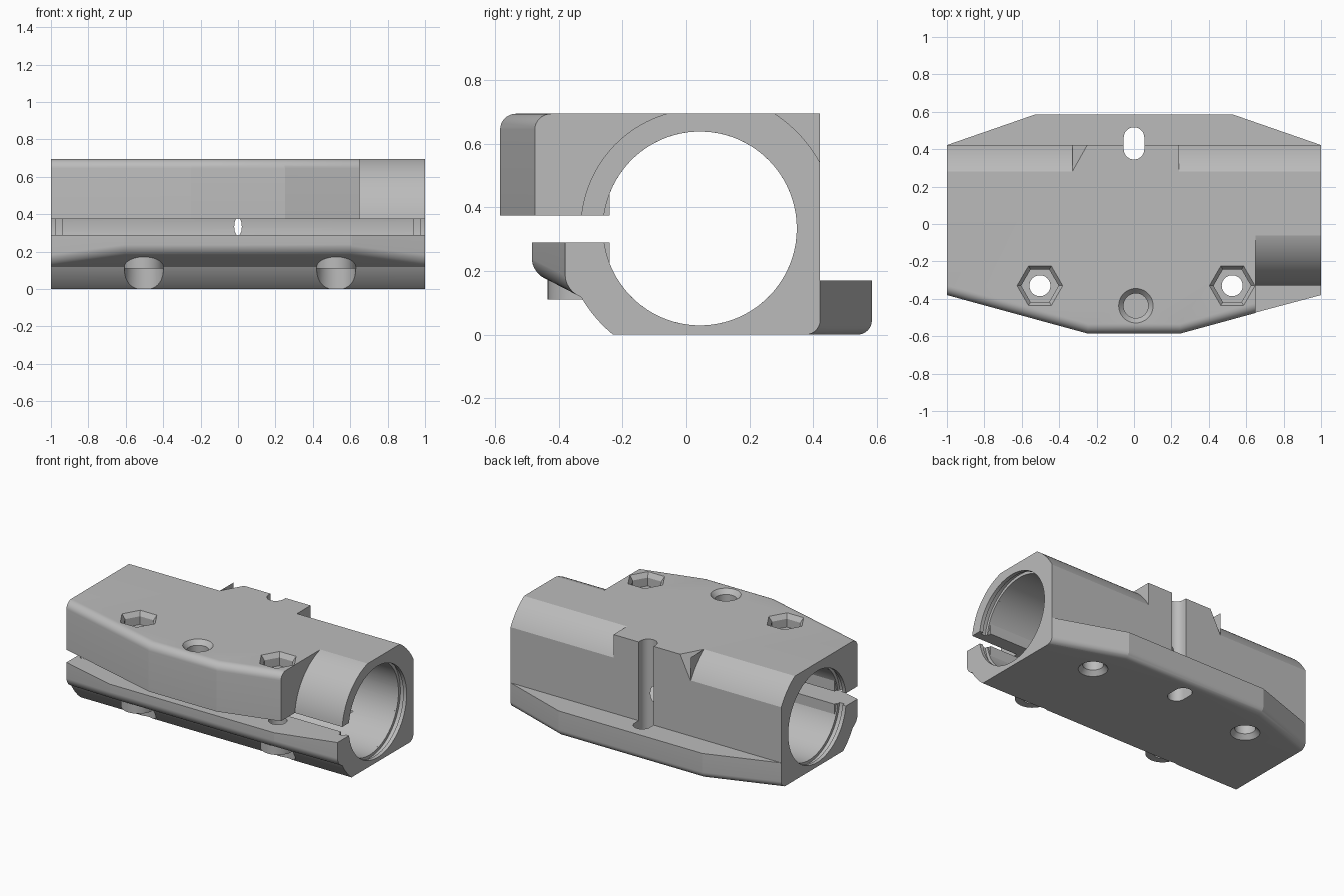
import bpy, bmesh
from math import sin, cos, radians
from mathutils import Vector

if "Cube" in bpy.data.objects:
    bpy.data.objects.remove(bpy.data.objects["Cube"], do_unlink=True)

TOP = 0.695
BORE_Y, BORE_Z, BORE_R = 0.044, 0.334, 0.305
SLOT_LOW, SLOT_HIGH = 0.29, 0.375
SCREWS = (-0.503, 0.525)
SCREW_Y = -0.33

grey = bpy.data.materials.new("machined_grey")
grey.use_nodes = True
colour = (0.5, 0.5, 0.5, 1)
grey.diffuse_color = colour
grey.node_tree.nodes["Principled BSDF"].inputs["Base Color"].default_value = colour


def arc(cx, cy, r, start, end, n=24):
    angles = [radians(start + (end - start) * i / n) for i in range(n + 1)]
    return [(cx + r * cos(a), cy + r * sin(a)) for a in angles]


def bore_arc(r, start, end, n=24):
    return arc(BORE_Y, BORE_Z, r, start, end, n)


def circle(cx, cy, r, n=48):
    return arc(cx, cy, r, 0, 360, n)[:-1]


def loft(sections):
    """Closed solid through matching rings of points."""
    bm = bmesh.new()
    rings = [[bm.verts.new(p) for p in ring] for ring in sections]
    for a, b in zip(rings, rings[1:]):
        for i in range(len(a)):
            j = (i + 1) % len(a)
            bm.faces.new((a[i], a[j], b[j], b[i]))
    bm.faces.new(rings[0])
    bm.faces.new(rings[-1])
    bmesh.ops.recalc_face_normals(bm, faces=bm.faces)
    return bm


def plate(plan, z0, z1):
    return loft([[(x, y, z) for x, y in plan] for z in (z0, z1)])


def along_x(profile, x0, x1):
    return loft([[(x, y, z) for y, z in profile] for x in (x0, x1)])


def turned(x, y, levels, n=48):
    return loft([[(px, py, z) for px, py in circle(x, y, r, n)] for z, r in levels])


def round_edges(bm, up, side, width):
    """Round the edges where a top or bottom face meets an upright outer wall."""
    picked = []
    for e in bm.edges:
        if len(e.link_faces) == 2:
            for a, b in (e.link_faces, reversed(e.link_faces)):
                if a.normal.z * up > 0.5 and b.normal.y * side > 0.5 and abs(b.normal.z) < 0.1:
                    picked.append(e)
    bmesh.ops.bevel(bm, geom=picked, offset=width, segments=8, profile=0.5, affect='EDGES')
    bmesh.ops.recalc_face_normals(bm, faces=bm.faces)


def make_object(name, bm):
    mesh = bpy.data.meshes.new(name)
    bm.to_mesh(mesh)
    bm.free()
    obj = bpy.data.objects.new(name, mesh)
    bpy.context.collection.objects.link(obj)
    mesh.materials.append(grey)
    return obj


def combine(bm, operation):
    tool = make_object("tool", bm)
    tool.hide_render = True
    mod = body.modifiers.new("combine", 'BOOLEAN')
    mod.operation = operation
    mod.solver = 'EXACT'
    mod.object = tool
    bpy.context.view_layer.objects.active = body
    bpy.ops.object.modifier_apply(modifier=mod.name)
    bpy.data.objects.remove(tool, do_unlink=True)


def add(bm):
    combine(bm, 'UNION')


def cut(bm):
    combine(bm, 'DIFFERENCE')


# Core around the bore, with a curved lower front
core = bore_arc(0.432, 210, 230.5) + arc(0.377, 0.045, 0.045, 270, 360, 8)
core += [(0.422, 0.33), (-0.33, 0.33)]
body = make_object("clamp_body", along_x(core, -1, 1))

# Upper jaw with rounded top front edge
jaw = plate([(-1, -0.38), (-0.25, -0.585), (0.25, -0.585), (1, -0.38),
             (1, 0.422), (-1, 0.422)], 0.33, TOP)
round_edges(jaw, 1, -1, 0.05)
add(jaw)

# Lower lip with a sloping underside
lip = plate([(-1, -0.38), (-0.606, -0.485), (0.606, -0.485), (1, -0.38),
             (1, -0.15), (-1, -0.15)], 0, 0.33)
bmesh.ops.bisect_plane(lip, geom=lip.verts[:] + lip.edges[:] + lip.faces[:],
                       plane_co=(0, -0.33, 0.118), plane_no=(0, -0.46, -0.89), clear_outer=True)
bmesh.ops.holes_fill(lip, edges=[e for e in lip.edges if e.is_boundary], sides=0)
bmesh.ops.recalc_face_normals(lip, faces=lip.faces)
round_edges(lip, -1, -1, 0.04)
add(lip)

# Back mounting flange
flange = plate([(-1, 0.3), (1, 0.3), (1, 0.422), (0.53, 0.585), (-0.53, 0.585), (-1, 0.422)], 0, 0.17)
round_edges(flange, -1, 1, 0.045)
add(flange)

# Screw bosses under the lip, open below
for x in SCREWS:
    cut(turned(x, SCREW_Y, [(-0.1, 0.105), (0.11, 0.105)]))
    add(turned(x, SCREW_Y, [(0.11, 0.105), (0.25, 0.105)]))

# Bore with a flat strip beside the slot, open round ends and ring grooves
cut(along_x(bore_arc(BORE_R, -158.6, 158.6, 72), -1.1, 1.1))
for s in (-1, 1):
    cut(along_x(circle(BORE_Y, BORE_Z, BORE_R, 80), s * 0.93, s * 1.1))
    cut(along_x(circle(BORE_Y, BORE_Z, 0.325, 80), s * 0.94, s * 0.975))

# Clamping slot
cut(along_x([(-1, SLOT_LOW), (-0.2, SLOT_LOW), (-0.2, SLOT_HIGH), (-1, SLOT_HIGH)], -1.1, 1.1))

# Curved clearance at one front end
cut(along_x(bore_arc(0.376, 105, 180) + [(-0.8, BORE_Z), (-0.8, 0.8), (-0.053, 0.8)], 0.65, 1.1))

# Curved top back corners either side of the square block
corner = bore_arc(0.431, 57.5, 27.5) + [(0.6, 0.8), (0.275, 0.8)]
for x0, x1 in ((-1.1, -0.33), (0.24, 1.1)):
    cut(along_x(corner, x0, x1))

# Slanted facet on the block
wedge = bmesh.new()
for p in ((-0.33, 0.28, TOP), (-0.25, 0.422, TOP), (-0.33, 0.422, 0.535), (-0.33, 0.422, TOP)):
    wedge.verts.new(p)
    wedge.verts.new(Vector(p) + Vector((0, 0.1, 0.1)))
hull = bmesh.ops.convex_hull(wedge, input=wedge.verts[:])
bmesh.ops.delete(wedge, geom=[v for v in wedge.verts if not v.link_faces], context='VERTS')
bmesh.ops.recalc_face_normals(wedge, faces=wedge.faces)
cut(wedge)

# Upright channel at the back
cut(plate(arc(0, 0.4, 0.055, 180, 360) + arc(0, 0.462, 0.055, 0, 180), -0.1, 0.9))

# Screw holes and hexagonal nut pockets
for x in SCREWS:
    cut(turned(x, SCREW_Y, [(-0.1, 0.056), (0.9, 0.056)]))
    cut(turned(x, SCREW_Y, [(0.61, 0.1), (0.665, 0.1), (TOP, 0.122), (0.75, 0.122)], 6))

# Chamfered blind holes, one on top and two underneath
cut(turned(0.01, -0.437, [(0.5, 0.066), (0.665, 0.066), (TOP, 0.092), (0.75, 0.092)]))
for x in (-0.6, 0.6):
    cut(turned(x, 0.33, [(-0.05, 0.09), (0, 0.09), (0.03, 0.064), (0.15, 0.064)]))

bpy.ops.object.select_all(action='DESELECT')
body.select_set(True)
bpy.context.view_layer.objects.active = body
bpy.ops.object.shade_smooth_by_angle(angle=radians(14))
